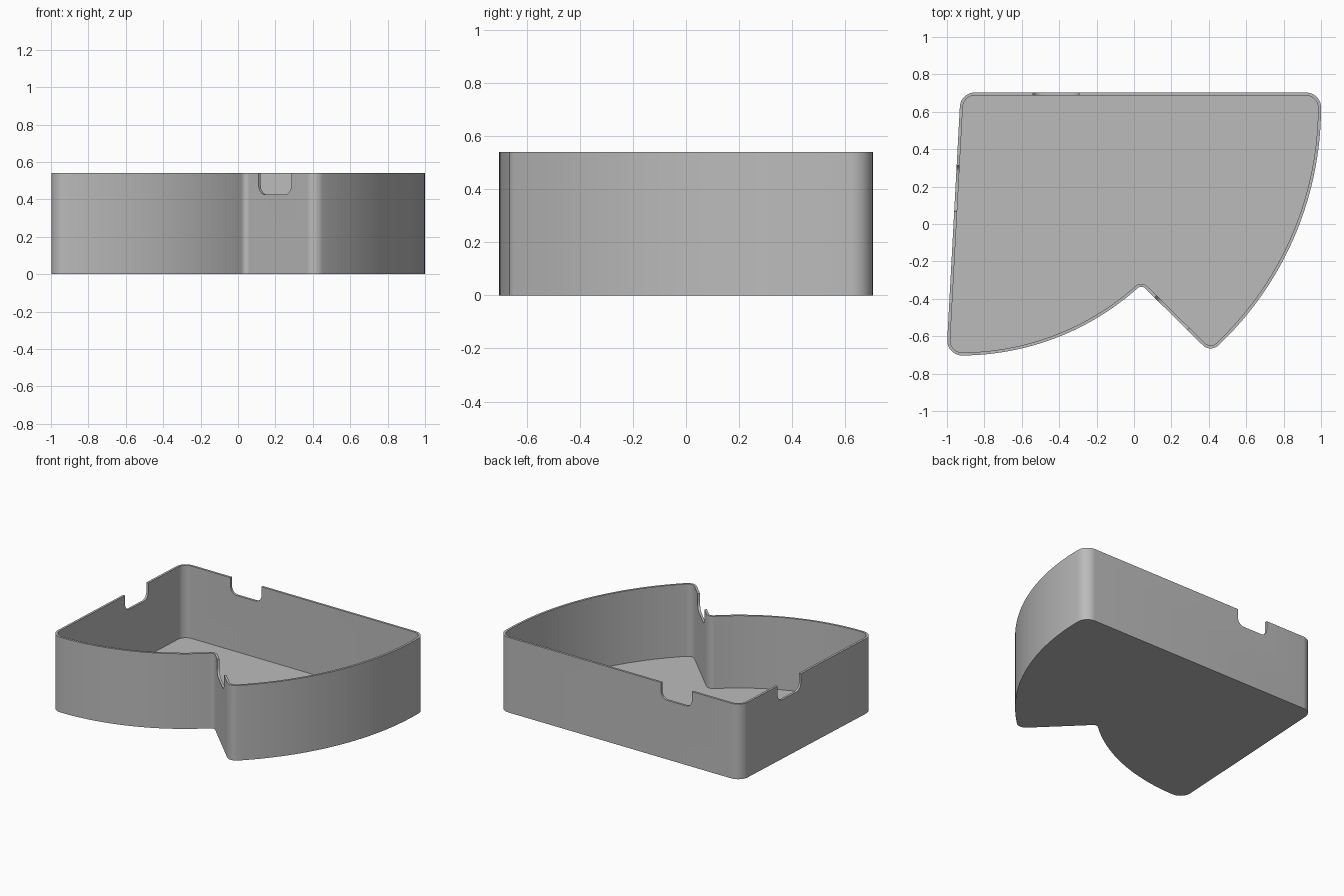
import bpy, bmesh, math
from mathutils import Vector, Matrix

if "Cube" in bpy.data.objects:
    bpy.data.objects.remove(bpy.data.objects["Cube"])

HEIGHT, WALL, FLOOR = 0.54, 0.016, 0.02
SLOT_WIDTH, SLOT_DEPTH, SLOT_RADIUS = 0.245, 0.115, 0.05

grey = bpy.data.materials.new("light grey")
grey.use_nodes = True
colour = (0.5, 0.5, 0.5, 1)
grey.diffuse_color = colour
grey.node_tree.nodes["Principled BSDF"].inputs["Base Color"].default_value = colour


def sweep(a, b, degrees, steps):
    """Points on the arc from a to b, turning left for positive angles."""
    a, b = Vector(a), Vector(b)
    half = math.radians(degrees) / 2
    chord = b - a
    centre = (a + b) / 2 + Vector((-chord.y, chord.x)) / (2 * math.tan(half))
    points = []
    for i in range(steps + 1):
        turn = Matrix.Rotation(2 * half * i / steps, 2)
        points.append(centre + turn @ (a - centre))
    return points


def fillet(corner, d_in, d_out, radius, steps=10):
    """Round a corner between an incoming and an outgoing direction."""
    c, d_in, d_out = Vector(corner), Vector(d_in).normalized(), Vector(d_out).normalized()
    angle = math.atan2(d_in.x * d_out.y - d_in.y * d_out.x, d_in.dot(d_out))
    reach = radius * math.tan(abs(angle) / 2)
    return sweep(c - d_in * reach, c + d_out * reach, math.degrees(angle), steps)


def prism(name, points, matrix, depth):
    """Extrude a flat outline along its local z."""
    bm = bmesh.new()
    face = bm.faces.new([bm.verts.new((p[0], p[1], 0)) for p in points])
    top = bmesh.ops.extrude_face_region(bm, geom=[face])["geom"]
    bmesh.ops.translate(bm, vec=(0, 0, depth),
                        verts=[v for v in top if isinstance(v, bmesh.types.BMVert)])
    bmesh.ops.recalc_face_normals(bm, faces=bm.faces[:])
    bm.transform(matrix)
    mesh = bpy.data.meshes.new(name)
    obj = bpy.data.objects.new(name, mesh)
    bpy.context.collection.objects.link(obj)
    mesh.materials.append(grey)
    return obj, bm


# Outline of the tray, counter-clockwise from the front left corner
left_front, left_back = Vector((-1.003, -0.703)), Vector((-0.927, 0.703))
inner, tip, right_back = Vector((0.04, -0.325)), Vector((0.41, -0.69)), Vector((1, 0.703))
left_side, slant = left_front - left_back, tip - inner
front_end, side_start = Vector((0.75, 0.66)), Vector((1, 1))

corners = [
    fillet(left_front, left_side, (1, 0), 0.08),
    fillet(inner, front_end, slant, 0.03),
    fillet(tip, slant, side_start, 0.06),
    fillet(right_back, (0, 1), (-1, 0), 0.08),
    fillet(left_back, (-1, 0), left_side, 0.08),
]
front_arc = sweep(corners[0][-1], corners[1][0], 41.3, 32)[1:-1]
side_arc = sweep(corners[2][-1], corners[3][0], 46.6, 40)[1:-1]
outline = corners[0] + front_arc + corners[1] + corners[2] + side_arc + corners[3] + corners[4]

# Hollow tray: inset the top face and sink it to the floor
tray, bm = prism("tray", outline, Matrix(), HEIGHT)
bm.normal_update()
top = max(bm.faces, key=lambda f: f.calc_center_median().z)
bmesh.ops.inset_region(bm, faces=[top], thickness=WALL, use_even_offset=True)
sunk = bmesh.ops.extrude_face_region(bm, geom=[top])["geom"]
bmesh.ops.translate(bm, vec=(0, 0, FLOOR - HEIGHT),
                    verts=[v for v in sunk if isinstance(v, bmesh.types.BMVert)])
if top.is_valid:
    bmesh.ops.delete(bm, geom=[top], context="FACES_ONLY")
bmesh.ops.recalc_face_normals(bm, faces=bm.faces[:])
bm.to_mesh(tray.data)
bm.free()

# Round-bottomed slots cut through the rim of three walls
w = SLOT_WIDTH / 2
slot = ([Vector((-w, 0.1))]
        + fillet((-w, -SLOT_DEPTH), (0, -1), (1, 0), SLOT_RADIUS, 8)
        + fillet((w, -SLOT_DEPTH), (1, 0), (0, 1), SLOT_RADIUS, 8)
        + [Vector((w, 0.1))])
walls = {
    "back": ((-0.417, 0.695), (1, 0)),
    "left": ((-0.948, 0.19), left_side),
    "slant": ((0.2, -0.478), slant),
}
for name, (spot, along) in walls.items():
    along = Vector(along).normalized()
    place = (Matrix.Translation((spot[0], spot[1], HEIGHT))
             @ Matrix.Rotation(math.atan2(along.y, along.x), 4, "Z")
             @ Matrix.Rotation(math.pi / 2, 4, "X")
             @ Matrix.Translation((0, 0, -0.04)))
    cutter, bm = prism(name + "_slot_cutter", slot, place, 0.08)
    bm.to_mesh(cutter.data)
    bm.free()
    cutter.hide_render = True
    cutter.hide_viewport = True
    cut = tray.modifiers.new(name + "_slot", "BOOLEAN")
    cut.operation, cut.solver, cut.object = "DIFFERENCE", "EXACT", cutter

# Bake the cuts, drop the cutters and smooth the curved walls
bpy.context.view_layer.objects.active = tray
tray.select_set(True)
for cut in list(tray.modifiers):
    cutter = cut.object
    bpy.ops.object.modifier_apply(modifier=cut.name)
    bpy.data.objects.remove(cutter)
bpy.ops.object.shade_smooth_by_angle(angle=math.radians(30))
